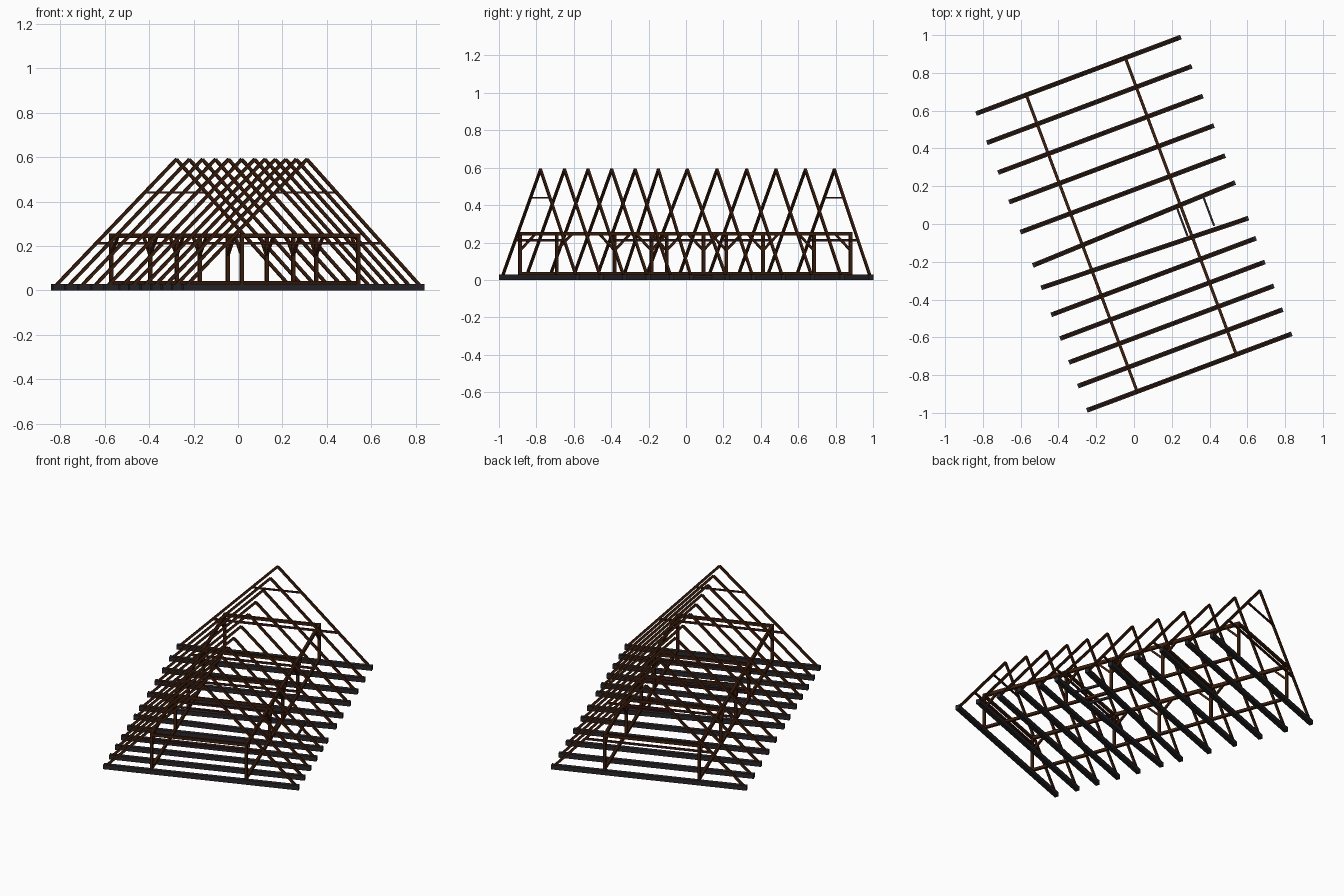
import bpy, bmesh, math
from mathutils import Vector, Matrix

if "Cube" in bpy.data.objects:
    bpy.data.objects.remove(bpy.data.objects["Cube"])

ANG = math.radians(20.5)
ROT = Matrix.Rotation(ANG, 4, 'Z')


def mat(name, col):
    m = bpy.data.materials.new(name)
    m.diffuse_color = (*col, 1)
    m.use_nodes = True
    m.node_tree.nodes["Principled BSDF"].inputs["Base Color"].default_value = m.diffuse_color
    return m


CHARCOAL = mat("charcoal timber", (0.022, 0.019, 0.021))
BROWN = mat("dark brown timber", (0.046, 0.013, 0.004))
RED = mat("reddish brown timber", (0.047, 0.010, 0.007))


def timber(name, a, b, w, h, m, frame=ROT):
    """Square-cut timber from a to b, w wide (horizontal) and h deep."""
    a, b = Vector(a), Vector(b)
    d = (b - a).normalized()
    side = d.cross(Vector((0, 0, 1)))
    side = side.normalized() if side.length > 1e-4 else Vector((1, 0, 0))
    up = side.cross(d)
    bm = bmesh.new()
    bmesh.ops.create_cube(bm, size=1)
    for v in bm.verts:
        c = v.co.copy()
        v.co = frame @ ((a + b) / 2 + d * c.x * (b - a).length + side * c.y * w + up * c.z * h)
    bmesh.ops.recalc_face_normals(bm, faces=bm.faces)
    me = bpy.data.meshes.new(name)
    bm.to_mesh(me)
    bm.free()
    me.materials.append(m)
    ob = bpy.data.objects.new(name, me)
    bpy.context.collection.objects.link(ob)
    return ob


# positions of the twelve trusses along the ridge; two are slightly skewed
V = [0.84, 0.675, 0.507, 0.34, 0.17, 0.0, -0.164, -0.297, -0.431, -0.566, -0.70, -0.837]
SKEW = {5: 1.8, 6: -1.9}
POSTED = [0, 3, 5, 7, 11]
ROWS = (-0.295, 0.265)          # the two post rows
HALF, FOOT, APEX = 0.557, 0.026, 0.59
RIDGE = 0.018                   # the ridge lies a little off centre


def rafter_at(s, z):
    """Position across the truss of the rafter on side s at height z."""
    t = (z - FOOT) / (APEX - FOOT)
    return s * HALF * (1 - t) + RIDGE * t


for i, v in enumerate(V):
    fr = ROT @ Matrix.Translation((0, v, 0)) @ Matrix.Rotation(math.radians(SKEW.get(i, 0)), 4, 'Z')
    # tie beam and pair of rafters
    timber("tie_beam", (-0.579, 0, 0.014), (0.579, 0, 0.014), 0.025, 0.028, CHARCOAL, fr)
    for s in (-1, 1):
        timber("rafter", (s * HALF, 0, FOOT), (RIDGE, 0, APEX), 0.0125, 0.014, BROWN, fr)
    # collars across the rafters
    if i in POSTED:
        timber("lower_collar", (rafter_at(-1, 0.212), 0, 0.212), (rafter_at(1, 0.212), 0, 0.212),
               0.010, 0.012, RED, fr)
        timber("cross_beam", (ROWS[0], 0, 0.247), (ROWS[1], 0, 0.247), 0.014, 0.018, BROWN, fr)
    if i in (0, 11):
        timber("upper_collar", (rafter_at(-1, 0.44), 0, 0.44), (rafter_at(1, 0.44), 0, 0.44),
               0.010, 0.009, RED, fr)

# post rows: sill, purlin, posts and knee braces
for u in ROWS:
    timber("sill", (u, V[0] + 0.008, 0.035), (u, V[-1] - 0.008, 0.035), 0.016, 0.016, BROWN)
    timber("purlin", (u, V[0] + 0.008, 0.247), (u, V[-1] - 0.008, 0.247), 0.016, 0.020, BROWN)
    for i in POSTED:
        v = V[i]
        timber("post", (u, v, 0.03), (u, v, 0.238), 0.016, 0.016, BROWN)
        for s in (-1, 1):
            if V[-1] < v + s * 0.08 < V[0]:
                timber("knee_brace", (u, v, 0.158), (u, v + s * 0.083, 0.241), 0.012, 0.012, BROWN)

# trimmers framing the stair opening
for u in (0.243, 0.394):
    timber("trimmer", (u, 0.012, 0.016), (u, -0.158, 0.016), 0.011, 0.014, CHARCOAL)
